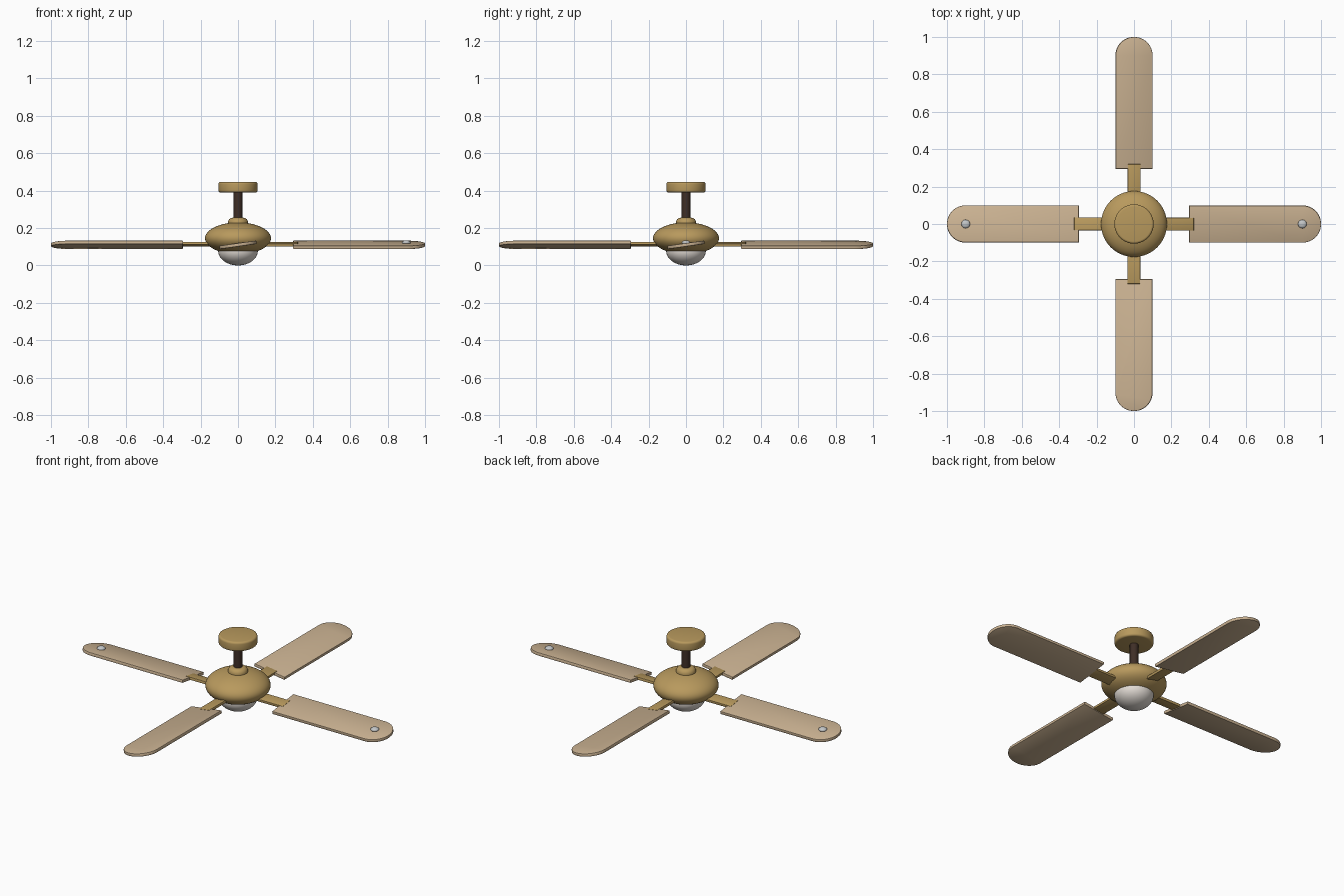
import bpy, bmesh, math
from mathutils import Matrix

if "Cube" in bpy.data.objects:
    bpy.data.objects.remove(bpy.data.objects["Cube"])


def material(name, rgb):
    m = bpy.data.materials.new(name)
    m.diffuse_color = (*rgb, 1)
    m.use_nodes = True
    m.node_tree.nodes["Principled BSDF"].inputs["Base Color"].default_value = m.diffuse_color
    return m


BRASS = material("brass", (0.48, 0.32, 0.11))
WOOD = material("light wood", (0.60, 0.45, 0.29))
DARK = material("dark bronze", (0.05, 0.028, 0.02))
GLASS = material("frosted glass", (0.76, 0.71, 0.66))
STEEL = material("steel", (0.55, 0.57, 0.58))


def finish(bm, name, mat, angle=35):
    bmesh.ops.recalc_face_normals(bm, faces=bm.faces)
    me = bpy.data.meshes.new(name)
    bm.to_mesh(me)
    bm.free()
    ob = bpy.data.objects.new(name, me)
    bpy.context.collection.objects.link(ob)
    me.materials.append(mat)
    bpy.ops.object.select_all(action='DESELECT')
    ob.select_set(True)
    bpy.context.view_layer.objects.active = ob
    bpy.ops.object.shade_smooth_by_angle(angle=math.radians(angle))
    return ob


def lathe(name, profile, mat, steps=64):
    """Spin an (r, z) profile round the z axis."""
    bm = bmesh.new()
    vs = [bm.verts.new((r, 0, z)) for r, z in profile]
    es = [bm.edges.new(p) for p in zip(vs, vs[1:])]
    bmesh.ops.spin(bm, geom=vs + es, cent=(0, 0, 0), axis=(0, 0, 1),
                   angle=math.tau, steps=steps, use_merge=True)
    bmesh.ops.remove_doubles(bm, verts=bm.verts, dist=1e-5)
    return finish(bm, name, mat)


def arc(r, h, z, a0, a1, n=16, r0=0):
    """Elliptical profile arc centred at (r0, z), angles in degrees."""
    angs = [math.radians(a0 + (a1 - a0) * i / n) for i in range(n + 1)]
    return [(max(0, r0 + r * math.cos(a)), z + h * math.sin(a)) for a in angs]


def slab(name, outline, thick, mat, matrix, bevel):
    """Extrude a flat outline, round its edges slightly and place it."""
    bm = bmesh.new()
    f = bm.faces.new([bm.verts.new((x, y, -thick / 2)) for x, y in outline])
    ext = bmesh.ops.extrude_face_region(bm, geom=[f])['geom']
    bmesh.ops.translate(bm, vec=(0, 0, thick),
                        verts=[v for v in ext if isinstance(v, bmesh.types.BMVert)])
    rim = [e for e in bm.edges if abs(e.verts[0].co.z - e.verts[1].co.z) < 1e-6]
    bmesh.ops.bevel(bm, geom=rim, offset=bevel, segments=2, profile=0.5, affect='EDGES')
    bm.transform(matrix)
    return finish(bm, name, mat)


# Ceiling canopy, rod, collar, motor housing, glass bowl
lathe("ceiling_canopy",
      [(0, 0.39)] + arc(0.012, 0.012, 0.402, -90, 0, 4, 0.093)
      + arc(0.012, 0.012, 0.434, 0, 90, 4, 0.093) + [(0, 0.446)], BRASS)
lathe("down_rod", [(0, 0.2), (0.023, 0.2), (0.023, 0.4), (0, 0.4)], DARK, 32)
lathe("rod_collar",
      [(0, 0.2), (0.054, 0.2)] + arc(0.025, 0.027, 0.228, 0, 90, 6, 0.029) + [(0, 0.255)], BRASS)
lathe("motor_housing", arc(0.176, 0.085, 0.145, -90, 90, 32), BRASS)
lathe("glass_bowl", arc(0.106, 0.078, 0.078, -90, 0, 16) + [(0, 0.078)], GLASS)

# Four pitched blades with their arms
blade_shape = [(0.295, -0.1)] + [
    (0.9 + 0.1 * math.cos(a), 0.1 * math.sin(a))
    for a in (math.radians(-90 + 7.5 * i) for i in range(25))] + [(0.295, 0.1)]
arm_shape = [(0.10, -0.035), (0.32, -0.035), (0.32, 0.035), (0.10, 0.035)]
pitch = Matrix.Rotation(math.radians(8), 4, 'X')
for i in range(4):
    turn = Matrix.Rotation(i * math.pi / 2, 4, 'Z')
    slab(f"blade_{i + 1}", blade_shape, 0.018, WOOD,
         turn @ Matrix.Translation((0, 0, 0.11)) @ pitch, 0.003)
    slab(f"blade_arm_{i + 1}", arm_shape, 0.016, BRASS,
         turn @ Matrix.Translation((0, 0, 0.113)) @ pitch, 0.003)

# Small studs near the tips of the two side blades
for side, x in (("right", 0.9), ("left", -0.9)):
    stud = lathe(f"tip_stud_{side}", arc(0.023, 0.012, 0, -90, 90, 12), STEEL, 32)
    stud.location = (x, 0, 0.122)
